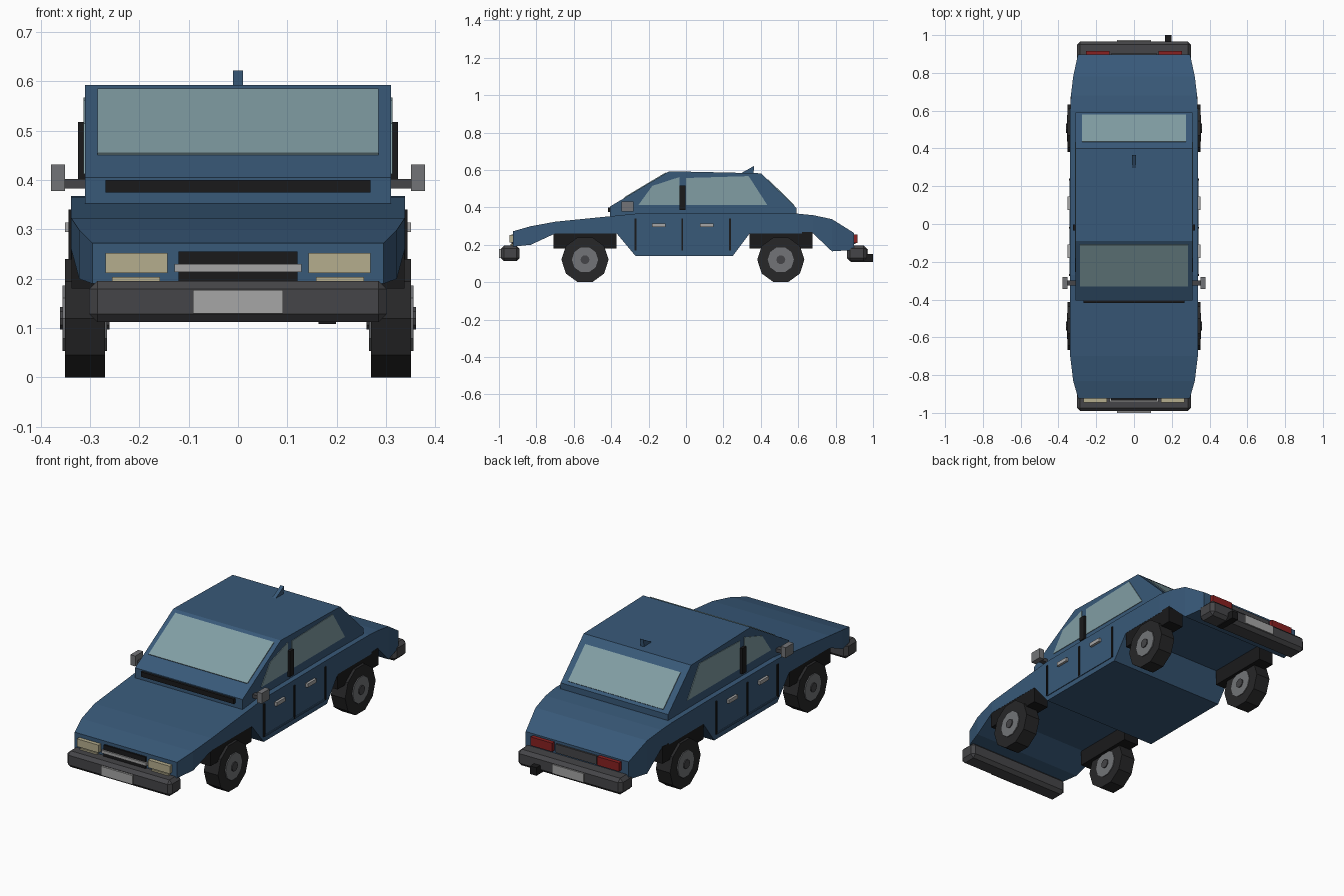
import bpy, bmesh, math
from mathutils import Matrix

if "Cube" in bpy.data.objects:
    bpy.data.objects.remove(bpy.data.objects["Cube"])


def mat(name, r, g, b):
    m = bpy.data.materials.new(name)
    m.diffuse_color = (r, g, b, 1)
    m.use_nodes = True
    m.node_tree.nodes["Principled BSDF"].inputs["Base Color"].default_value = m.diffuse_color
    return m


BLUE = mat("blue_paint", 0.04, 0.10, 0.19)
GLASS = mat("glass", 0.22, 0.34, 0.37)
BLACK = mat("black_trim", 0.01, 0.01, 0.011)
TYRE = mat("tyre_rubber", 0.02, 0.02, 0.021)
DARK = mat("dark_bumper", 0.06, 0.06, 0.065)
STEEL = mat("steel", 0.17, 0.175, 0.185)
SILVER = mat("silver", 0.38, 0.38, 0.38)
LAMP = mat("lamp", 0.46, 0.42, 0.27)
RED = mat("red_lamp", 0.25, 0.015, 0.015)


def finish(name, bm, material, mirror=False, bevel=0):
    bmesh.ops.recalc_face_normals(bm, faces=bm.faces)
    me = bpy.data.meshes.new(name)
    bm.to_mesh(me)
    bm.free()
    me.materials.append(material)
    ob = bpy.data.objects.new(name, me)
    bpy.context.collection.objects.link(ob)
    if bevel:
        mod = ob.modifiers.new("chamfer", 'BEVEL')
        mod.width, mod.segments = bevel, 1
    if mirror:
        ob.modifiers.new("both_sides", 'MIRROR')
    return ob


def loft(name, rings, material, **kw):
    """Skin a row of equal-length rings and cap the ends."""
    bm = bmesh.new()
    vs = [[bm.verts.new(p) for p in ring] for ring in rings]
    n = len(vs[0])
    for a, b in zip(vs, vs[1:]):
        for i in range(n):
            j = (i + 1) % n
            bm.faces.new((a[i], a[j], b[j], b[i]))
    bm.faces.new(vs[0])
    bm.faces.new(vs[-1])
    return finish(name, bm, material, **kw)


def prism(name, profile, x0, x1, material, **kw):
    """Extrude a (y, z) profile across x."""
    return loft(name, [[(x, y, z) for y, z in profile] for x in (x0, x1)], material, **kw)


def box(name, x0, x1, y0, y1, z0, z1, material, **kw):
    return prism(name, [(y0, z0), (y1, z0), (y1, z1), (y0, z1)], x0, x1, material, **kw)


def disc(name, x0, x1, y, z, r, material, sides=10, **kw):
    ring = [(y + r * math.cos(2 * math.pi * i / sides), z + r * math.sin(2 * math.pi * i / sides))
            for i in range(sides)]
    return prism(name, ring, x0, x1, material, **kw)


def pane(name, a, b, half, t=0.004):
    """Thin glass sheet centred on the line a-b, spanning x."""
    dy, dz = b[0] - a[0], b[1] - a[1]
    l = math.hypot(dy, dz)
    ny, nz = -dz / l * t, dy / l * t
    prof = [(a[0] + ny, a[1] + nz), (b[0] + ny, b[1] + nz),
            (b[0] - ny, b[1] - nz), (a[0] - ny, a[1] - nz)]
    prism(name, prof, -half, half, GLASS)


# Lower body: y, half width, underside z, top z
stations = [(-0.925, .295, .19, .272), (-0.83, .322, .20, .299), (-0.70, .338, .26, .323),
            (-0.37, .338, .26, .356), (-0.27, .338, .14, .366), (0.25, .338, .14, .368),
            (0.34, .338, .26, .368), (0.60, .338, .26, .366), (0.68, .334, .26, .358),
            (0.78, .322, .165, .337), (0.897, .297, .172, .264)]
loft("lower_body", [[(-w, y, b), (w, y, b), (w, y, t), (-w, y, t)] for y, w, b, t in stations], BLUE)

# Cabin and its glass
prism("cabin", [(-0.405, .34), (-0.405, .405), (-0.09, .593), (0.40, .582), (0.59, .397), (0.59, .34)],
      -.31, .31, BLUE)
pane("windscreen", (-0.328, .451), (-0.108, .5825), .285)
pane("rear_window", (0.435, .548), (0.578, .409), .275)
prism("front_side_window", [(-0.255, .412), (-0.03, .412), (-0.035, .562), (-0.18, .515)],
      .30, .313, GLASS, mirror=True)
prism("rear_side_window", [(0.0, .412), (0.435, .412), (0.335, .567), (0.0, .557)],
      .30, .313, GLASS, mirror=True)
box("door_pillar", .30, .324, -.035, -.003, .385, .518, BLACK, mirror=True)
box("cowl_vent", -.268, .268, -.418, -.40, .375, .40, BLACK)
prism("roof_fin", [(0.29, .58), (0.365, .622), (0.36, .578)], -.01, .01, BLUE)

# Doors: seams, sill line and handles
for label, y in (("front", -0.27), ("middle", -0.02), ("rear", 0.235)):
    box(label + "_door_seam", .33, .343, y - .005, y + .005, .168, .34, BLACK, mirror=True)
box("sill_strip", .33, .342, -.27, .235, .166, .174, BLUE, mirror=True)
for label, y in (("front", -0.145), ("rear", 0.11)):
    box(label + "_door_handle", .33, .351, y - .036, y + .036, .295, .314, SILVER, mirror=True)

# Door mirrors
box("mirror_arm", .30, .355, -.325, -.30, .383, .402, DARK, mirror=True)
box("mirror_housing", .351, .379, -.345, -.28, .378, .432, STEEL, mirror=True)

# Wheels and wheel wells
for label, y in (("front", -0.54), ("rear", 0.507)):
    box(label + "_wheel_well", .25, .337, y - .168, y + .168, .18, .268, BLACK, mirror=True)
    disc(label + "_tyre", .269, .351, y, .12, .126, TYRE, mirror=True)
    disc(label + "_rim", .265, .356, y, .12, .07, STEEL, mirror=True)
    disc(label + "_hub_cap", .26, .361, y, .12, .024, DARK, mirror=True)

# Bumpers, plates and exhaust
box("front_bumper", -.302, .302, -.99, -.89, .112, .196, DARK, bevel=.017)
box("front_plate", -.091, .091, -1.0, -.98, .13, .177, SILVER)
box("rear_bumper", -.302, .302, .86, .967, .112, .196, DARK, bevel=.017)
box("rear_plate", -.091, .091, .955, .974, .13, .177, SILVER)
box("exhaust_pipe", .163, .199, .88, 1.0, .108, .15, BLACK)

# Front lamps and grille
box("headlight", .143, .268, -.945, -.91, .212, .252, LAMP, mirror=True)
box("front_indicator", .158, .255, -.938, -.91, .194, .204, LAMP, mirror=True)
box("grille", -.121, .121, -.934, -.91, .193, .255, BLACK)
box("grille_bar", -.129, .129, -.942, -.92, .214, .230, SILVER)

# Rear lamps and panel
box("tail_light", .13, .255, .88, .917, .21, .255, RED, mirror=True)
box("rear_panel", -.118, .118, .88, .906, .205, .25, DARK)
